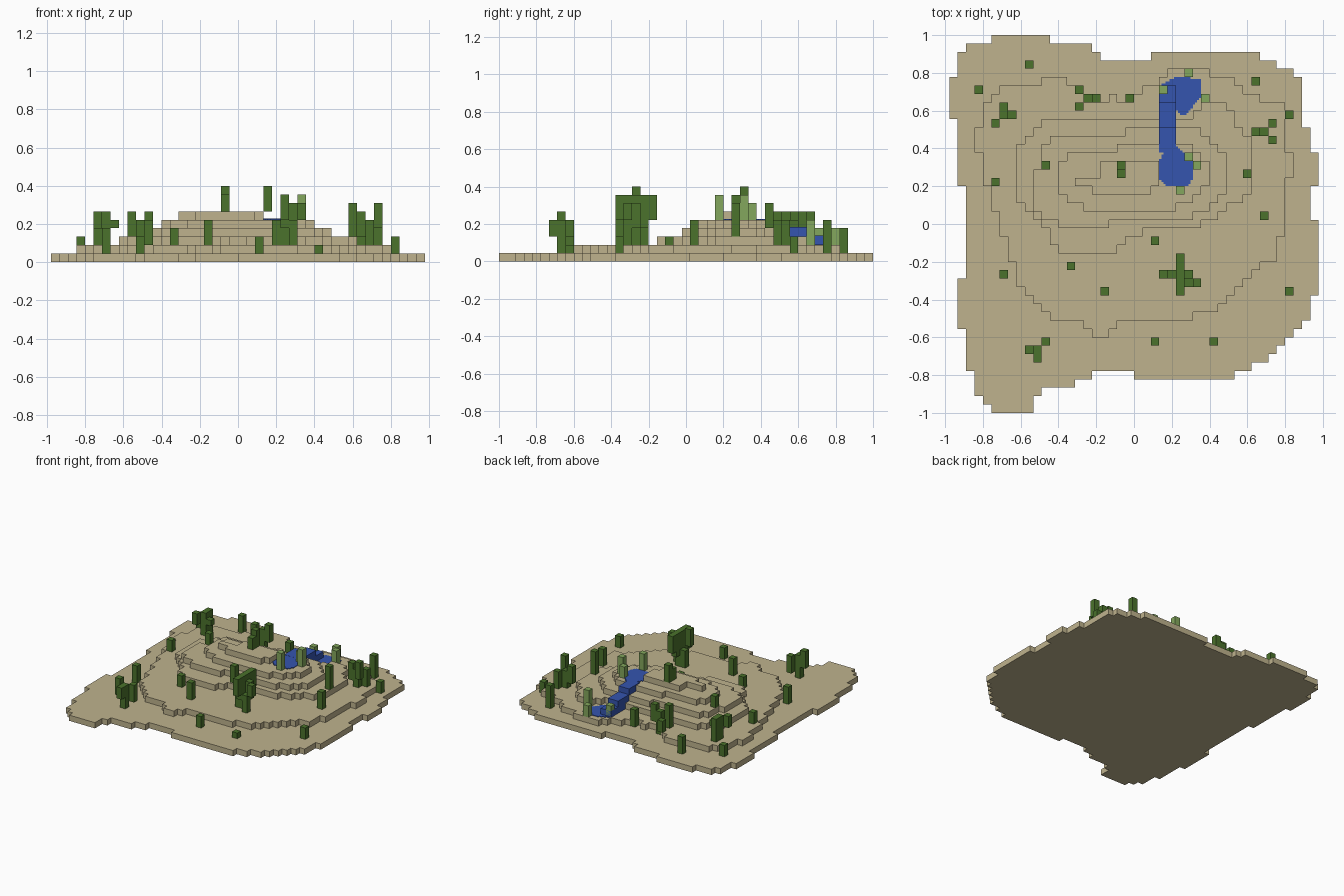
import bpy, bmesh
from math import floor, ceil

cube = bpy.data.objects.get("Cube")
if cube:
    bpy.data.objects.remove(cube, do_unlink=True)

CELL = 2 / 45                  # edge length of one block
COLUMNS, ROWS = 44, 45         # footprint of the island in blocks


def material(name, color):
    mat = bpy.data.materials.new(name)
    mat.use_nodes = True
    mat.diffuse_color = (*color, 1)
    mat.node_tree.nodes["Principled BSDF"].inputs["Base Color"].default_value = (*color, 1)
    return mat


sand = material("sand", (0.52, 0.45, 0.27))
leaf = material("dark leaf green", (0.07, 0.17, 0.025))
reed = material("pale reed green", (0.23, 0.39, 0.11))
water = material("water blue", (0.035, 0.09, 0.43))


def inside(x, y, outline):
    """Even-odd test of a point against a closed outline."""
    hit = False
    for (ax, ay), (bx, by) in zip(outline, outline[1:] + outline[:1]):
        if (ay > y) != (by > y) and x < ax + (y - ay) * (bx - ax) / (by - ay):
            hit = not hit
    return hit


def fill(outline, step=1.0):
    """Lower-left corners of the square blocks whose centres lie in the outline."""
    xs, ys = zip(*outline)
    columns = range(floor(min(xs) / step), ceil(max(xs) / step))
    rows = range(floor(min(ys) / step), ceil(max(ys) / step))
    return [(i * step, j * step) for i in columns for j in rows
            if inside((i + 0.5) * step, (j + 0.5) * step, outline)]


def blocks(name, corners, bottom, top, mat, step=1.0):
    """Solid slab made of square blocks, merged into clean flat faces."""
    bm = bmesh.new()
    for x, y in corners:
        ring = [(x, y), (x + step, y), (x + step, y + step), (x, y + step)]
        bm.faces.new([bm.verts.new(((u - COLUMNS / 2) * CELL, (v - ROWS / 2) * CELL,
                                    bottom * CELL)) for u, v in ring])
    bmesh.ops.remove_doubles(bm, verts=bm.verts, dist=CELL / 100)
    raised = bmesh.ops.extrude_face_region(bm, geom=bm.faces[:], use_keep_orig=True)
    verts = [v for v in raised["geom"] if isinstance(v, bmesh.types.BMVert)]
    bmesh.ops.translate(bm, verts=verts, vec=(0, 0, (top - bottom) * CELL))
    bmesh.ops.recalc_face_normals(bm, faces=bm.faces)
    bmesh.ops.dissolve_limit(bm, angle_limit=0.01, verts=bm.verts, edges=bm.edges)
    mesh = bpy.data.meshes.new(name)
    bm.to_mesh(mesh)
    bm.free()
    mesh.materials.append(mat)
    bpy.context.collection.objects.link(bpy.data.objects.new(name, mesh))


# Outlines of the stacked terraces, lowest first, measured in blocks
shore = [(5, 45), (12, 45), (12, 44), (17, 44), (18, 43), (18, 42), (24, 42), (24, 43),
         (37, 43), (37, 42), (39, 42), (39, 41), (41, 41), (42, 40), (42, 34), (43, 34),
         (43, 31), (44, 31), (44, 27), (43, 27), (43, 23), (44, 23), (44, 14), (43, 14),
         (43, 11), (38, 6), (36, 6), (36, 5), (34, 5), (34, 4), (22, 4), (22, 5), (17, 5),
         (17, 4), (15, 4), (15, 3), (12, 3), (10, 1), (10, 0), (6, 0), (3, 3), (3, 5),
         (2, 5), (2, 10), (1, 10), (1, 16), (2, 16), (2, 27), (1, 27), (1, 35), (0, 35),
         (0, 40), (1, 40), (1, 43), (2, 43), (2, 44), (5, 44)]
lower_slope = [(11, 40), (14, 40), (14, 39), (16, 38), (16, 37), (19, 37), (19, 38), (20, 38),
               (20, 37), (22, 37), (24, 39), (26, 40), (26, 41), (31, 41), (31, 40), (34, 40),
               (35, 38), (37, 38), (37, 37), (40, 37), (40, 31), (41, 31), (41, 28), (40, 28),
               (40, 21), (39, 21), (39, 18), (37, 18), (33, 13), (31, 12), (29, 12), (29, 11),
               (20, 11), (19, 9), (17, 9), (16, 11), (13, 11), (8, 16), (8, 18), (7, 18),
               (7, 21), (6, 21), (6, 24), (5, 24), (5, 27), (4, 27), (4, 31), (3, 31),
               (3, 34), (4, 34), (4, 36), (7, 39), (11, 39)]
middle_slope = [(8, 31), (10, 33), (11, 35), (29, 35), (29, 36), (31, 37), (33, 37), (34, 35),
                (36, 33), (36, 26), (35, 25), (32, 24), (32, 23), (30, 23), (30, 22),
                (23, 22), (23, 21), (20, 20), (20, 19), (13, 19), (12, 22), (8, 26)]
upper_slope = [(10, 26), (10, 24), (13, 23), (13, 22), (19, 22), (20, 23), (28, 23), (32, 25),
               (33, 27), (33, 31), (31, 33), (29, 34), (21, 34), (21, 33), (12, 33), (11, 31)]
shoulder = [(13, 26), (15, 25), (17, 24), (25, 24), (29, 25), (31, 27), (31, 30), (29, 32),
            (22, 32), (19, 31), (14, 31), (13, 29)]
summit = [(15, 27), (15, 28), (18, 28), (18, 30), (25, 30), (25, 27), (24, 26), (19, 26)]

height = {}
terraces = {"shore": shore, "lower_slope": lower_slope, "middle_slope": middle_slope,
            "upper_slope": upper_slope, "shoulder": shoulder, "summit": summit}
for level, (name, outline) in enumerate(terraces.items()):
    corners = fill(outline)
    blocks(name, corners, level, level + 1, sand)
    for corner in corners:
        height[corner] = level + 1

# Thin, finely stepped ponds
FILM = 0.1
high_pond = [(25, 30), (25, 28), (26, 27), (28.5, 27), (29, 28), (29, 30), (28, 31),
             (27, 32), (25, 32), (25.5, 31)]
low_pond = [(25, 39), (27, 40), (30, 39.8), (30, 37.5), (29, 36.5), (28, 35.3), (27, 36), (25, 36)]
for name, outline, base in (("high_pond", high_pond, 5), ("low_pond", low_pond, 2)):
    blocks(name, fill(outline, 0.25), base, base + FILM, water, 0.25)

# Stepped stream falling between the ponds
for name, start, end, base, top in (("upper_fall", 31, 34, 4, 5), ("middle_fall", 34, 37, 2, 4),
                                    ("lower_fall", 37, 39, 2, 3)):
    blocks(name, [(i, j) for i in (25, 26) for j in range(start, end)],
           base, top + FILM + 0.02, water)

# Single trees growing from the ground: column, row, top
trees = [(9, 41, 4), (3, 38, 3), (21, 37, 4), (11, 29, 6), (20, 29, 9), (20, 28, 8),
         (5, 27, 4), (36, 39, 5), (40, 35, 3), (35, 28, 7), (37, 23, 5), (24, 20, 3),
         (14, 17, 4), (6, 16, 4), (18, 14, 5), (40, 14, 3), (24, 8, 3), (31, 8, 2)]
for i, j, top in trees:
    blocks("tree", [(i, j)], height.get((i, j), 1), top, leaf)

# Branching trees with raised side blocks: column, row, bottom, top
branches = [(27, 14, 5, 8), (27, 15, 4, 8), (27, 16, 2, 8), (27, 17, 4, 8), (27, 18, 5, 8),
            (25, 16, 6, 9), (26, 16, 2, 5), (28, 16, 4, 7), (28, 15, 2, 5), (29, 15, 5, 7),
            (10, 6, 3, 5), (9, 7, 3, 6), (10, 7, 1, 5), (11, 8, 2, 5),
            (6, 36, 2, 6), (6, 35, 2, 6), (7, 35, 4, 5), (5, 34, 4, 6),
            (15, 38, 2, 4), (16, 37, 1, 5), (17, 37, 3, 6), (15, 36, 2, 6),
            (36, 33, 3, 6), (37, 33, 2, 5), (38, 34, 2, 5), (38, 32, 4, 7)]
for i, j, bottom, top in branches:
    blocks("tree_branch", [(i, j)], bottom, top, leaf)

# Pale reeds around the ponds
for i, j, bottom, top in [(28, 40, 2, 4), (25, 38, 2, 4), (30, 37, 2, 5),
                          (28, 30, 5, 7), (29, 29, 5, 8), (27, 26, 5, 8)]:
    blocks("reed", [(i, j)], bottom, top, reed)
